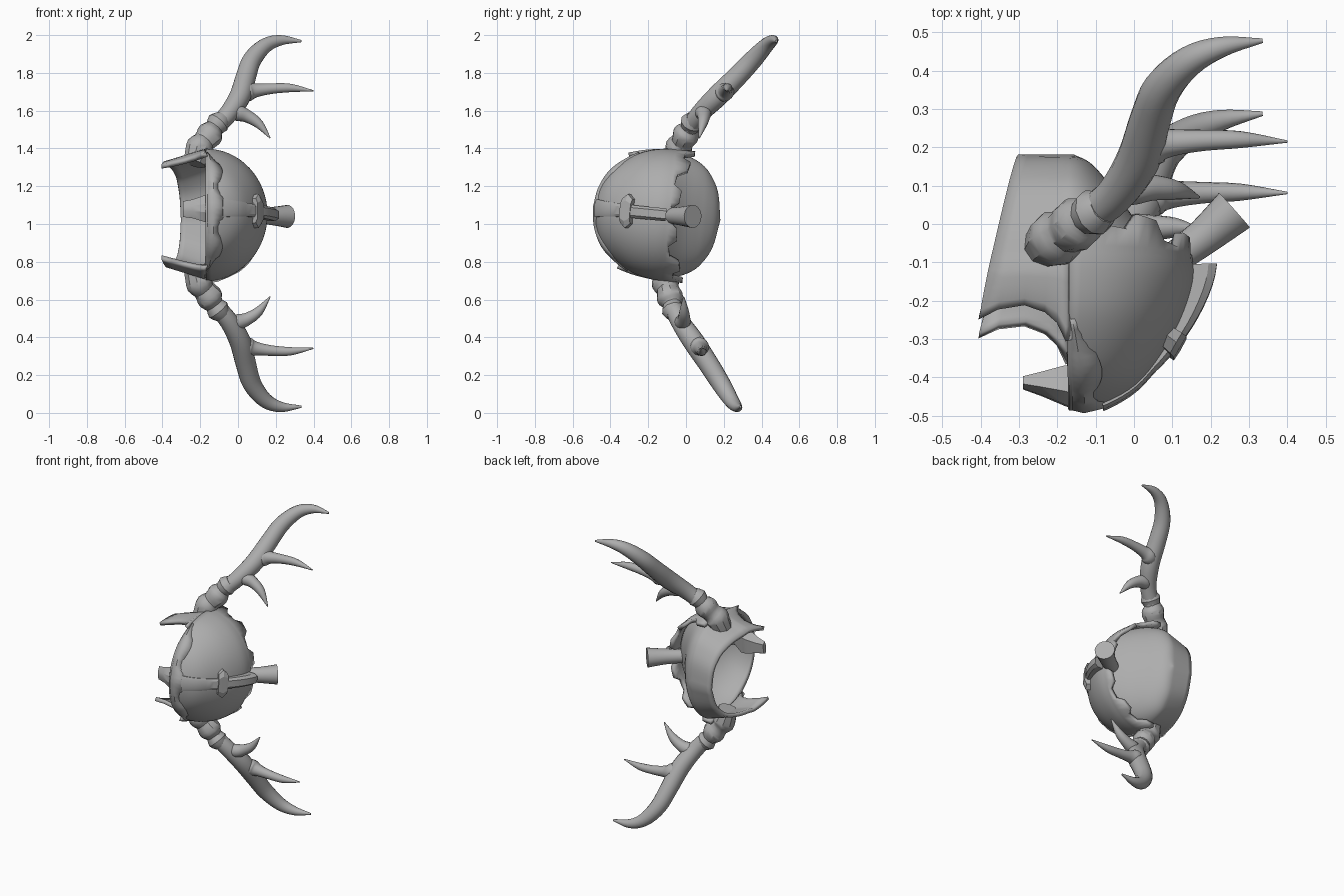
import bpy, bmesh, math
from mathutils import Vector, Matrix

cube = bpy.data.objects.get("Cube")
if cube:
    bpy.data.objects.remove(cube)

# One plain grey for the whole helmet
grey = bpy.data.materials.new("plain_grey")
grey.use_nodes = True
grey.diffuse_color = (0.42, 0.42, 0.42, 1)
grey.node_tree.nodes["Principled BSDF"].inputs["Base Color"].default_value = grey.diffuse_color

# The helmet lies on its side: crown to +x, brow to -y, antlers along local z
LEAN = -0.098
FRAME = Matrix.Translation((0, 0, 1.038)) @ Matrix.Rotation(LEAN, 4, 'X')


def smooth_path(points, steps=4):
    """Catmull-Rom curve through points of any dimension."""
    p = [Vector(q) for q in points]
    p = [2 * p[0] - p[1]] + p + [2 * p[-1] - p[-2]]
    out = []
    for a, b, c, d in zip(p, p[1:], p[2:], p[3:]):
        for k in range(steps):
            t = k / steps
            out.append(0.5 * (2 * b + (c - a) * t + (2 * a - 5 * b + 4 * c - d) * t * t
                              + (3 * b - a - 3 * c + d) * t ** 3))
    return out + [p[-2]]


def grid(bm, rows, closed=False):
    """Skin rows of points; closed rows become a capped tube."""
    vs = [[bm.verts.new(p) for p in row] for row in rows]
    n = len(rows[0])
    for r, s in zip(vs, vs[1:]):
        for i in range(n if closed else n - 1):
            j = (i + 1) % n
            bm.faces.new((r[i], r[j], s[j], s[i]))
    if closed:
        bm.faces.new(vs[0])
        bm.faces.new(vs[-1])


def finish(name, bm, thickness=0, mirror=False, angle=40):
    bmesh.ops.remove_doubles(bm, verts=bm.verts, dist=0.0005)
    bmesh.ops.recalc_face_normals(bm, faces=bm.faces)
    mesh = bpy.data.meshes.new(name)
    bm.to_mesh(mesh)
    bm.free()
    mesh.shade_smooth()
    mesh.set_sharp_from_angle(angle=math.radians(angle))
    mesh.materials.append(grey)
    obj = bpy.data.objects.new(name, mesh)
    bpy.context.collection.objects.link(obj)
    obj.location = (0, 0, 1.038)
    obj.rotation_euler = (LEAN, 0, 0)
    if thickness:
        mod = obj.modifiers.new("thickness", 'SOLIDIFY')
        mod.thickness = thickness
        mod.offset = 0
    if mirror:
        mod = obj.modifiers.new("mirror", 'MIRROR')
        mod.use_axis = (False, False, True)


def shell(name, patches, thickness):
    bm = bmesh.new()
    for rows in patches:
        grid(bm, rows)
    finish(name, bm, thickness)


def tube(bm, points, sides=14, steps=4):
    """Round tube through (x, y, z, radius) points."""
    path = smooth_path(points, steps)
    inv = FRAME.inverted()
    ref = Vector((0, -1, 0.7))
    rows = []
    for i, q in enumerate(path):
        tan = (path[min(i + 1, len(path) - 1)] - path[max(i - 1, 0)]).to_3d().normalized()
        u = (ref - tan * ref.dot(tan)).normalized()
        v = tan.cross(u)
        r = max(q[3], 0.003)
        rows.append([inv @ (q.to_3d() + r * (u * math.cos(a) + v * math.sin(a)))
                     for a in (2 * math.pi * k / sides for k in range(sides))])
    grid(bm, rows, closed=True)


# Dome and back shell: slices of (y, crown height, half width)
BASE = -0.17
front = smooth_path([(-0.476, -0.12, 0), (-0.46, -0.07, 0.1), (-0.415, 0.0, 0.19), (-0.345, 0.057, 0.255),
                     (-0.25, 0.11, 0.31), (-0.15, 0.142, 0.335), (-0.07, 0.14, 0.338)])
back = smooth_path([(-0.12, 0.112, 0.328), (-0.03, 0.02, 0.312), (0.05, -0.042, 0.275),
                    (0.1, -0.078, 0.225), (0.145, -0.118, 0.14), (0.17, -0.16, 0)])
SEG = 32


def half_ring(s):
    return [Vector((BASE + (s[1] - BASE) * math.sin(a), s[0], s[2] * math.cos(a)))
            for a in (math.pi * i / SEG for i in range(SEG + 1))]


dome = [half_ring(s) for s in front]
for i, p in enumerate(dome[-1]):          # broken rear edge, longer at the sides
    p.y += 0.06 * math.cos(math.pi * i / SEG) ** 2 - 0.02 + (0.045 if i % 6 < 3 else 0)
shell("dome_plate", [dome], 0.025)

# Back shell running on into the neck guard and the cheek points
side = [(s[0], s[2]) for s in front if -0.275 < s[0] < -0.13] + [(s[0], s[2]) for s in back]
rows = []
for f, dy in ((0, -0.06), (0.1, -0.01), (0.25, 0.02), (0.5, 0.04), (0.8, 0.03), (1, 0.005)):
    half = []
    for k, (y, w) in enumerate(side):
        y2 = y + dy * max(0, 1 - k / 5)
        bottom = -0.342 + 0.2326 * y2
        half.append(Vector((BASE + f * (bottom - BASE), y2, w * (1 - 0.19 * f))))
    rows.append(half + [Vector((p.x, p.y, -p.z)) for p in reversed(half[:-1])])
shell("back_and_cheek_guard", [[half_ring(s) for s in back], rows], 0.025)

# Wavy brow band along the front rim, thinning out to the sides
rim = [(s[0], s[2]) for s in front if s[0] < -0.27]
rim = [(y, w) for y, w in reversed(rim)] + [(y, -w) for y, w in rim[1:]]
rows = []
for rise, wave, k in ((0, 0, 1.0), (0.04, 0, 1.03), (0.085, 0.02, 0.98)):
    rows.append([Vector((BASE + (rise + wave * math.cos(28 * w)) * (1 - 0.8 * (w / 0.3) ** 4),
                         -0.15 + (y + 0.15) * k, w * k)) for y, w in rim])
shell("brow_band", [rows], 0.02)

# Nose guard: tapered sections of (x, y, half width, depth)
bm = bmesh.new()
rows = []
for x, y, w, d in ((-0.06, -0.47, 0.05, 0.05), (-0.14, -0.488, 0.075, 0.11),
                   (-0.18, -0.475, 0.07, 0.1), (-0.24, -0.45, 0.05, 0.06), (-0.29, -0.432, 0.042, 0.03)):
    rows.append([Vector((x, y + 0.3 * d, -w)), Vector((x, y, -w * 0.3)), Vector((x, y, w * 0.3)),
                 Vector((x, y + 0.3 * d, w)), Vector((x, y + d, w * 0.7)), Vector((x, y + d, -w * 0.7))])
grid(bm, rows, closed=True)
finish("nose_guard", bm, angle=25)


# Crest strip over the crown, with a cross knob
def strip(name, slices, width, height):
    bm = bmesh.new()
    rows = []
    for i, s in enumerate(slices):
        t = i / (len(slices) - 1)
        p = Vector((s[1], s[0], 0))
        out = (p - Vector((-0.15, -0.12, 0))).normalized()
        w, h = width(t), height(t)
        rows.append([p + out * d + Vector((0, 0, z))
                     for d, z in ((-0.03, -w), (h * 0.7, -w), (h, -w * 0.6),
                                  (h, w * 0.6), (h * 0.7, w), (-0.03, w))])
    grid(bm, rows, closed=True)
    finish(name, bm, angle=25)


strip("crest", [s for s in front if -0.468 < s[0] < -0.09],
      lambda t: 0.048 - 0.014 * min(1, 2 * t), lambda t: 0.022 + 0.085 * max(0, t - 0.4))
strip("crest_knob", [s for s in front if -0.33 < s[0] < -0.25],
      lambda t: 0.065 + 0.025 * math.sin(math.pi * t), lambda t: 0.045)

# Plume socket
bm = bmesh.new()
tube(bm, [(0.09, -0.1, 1.045, 0.042), (0.18, -0.035, 1.042, 0.048), (0.262, 0.036, 1.04, 0.061)], 20, 2)
finish("plume_socket", bm)

# Antlers: knotted base, main beam, two tines; mirrored to the other side
bm = bmesh.new()
tube(bm, [(-0.23, -0.06, 1.32, 0.06), (-0.215, -0.045, 1.37, 0.068), (-0.2, -0.035, 1.41, 0.074),
          (-0.18, -0.02, 1.435, 0.06), (-0.155, -0.005, 1.465, 0.07), (-0.14, 0.01, 1.49, 0.066),
          (-0.125, 0.02, 1.51, 0.05), (-0.105, 0.03, 1.535, 0.062), (-0.08, 0.045, 1.56, 0.045)], 10, 2)
finish("antler_base", bm, mirror=True, angle=35)

bm = bmesh.new()
tube(bm, [(-0.12, 0.02, 1.51, 0.047), (-0.05, 0.075, 1.585, 0.05), (0.01, 0.165, 1.675, 0.057),
          (0.042, 0.27, 1.78, 0.054), (0.075, 0.355, 1.87, 0.05), (0.145, 0.425, 1.945, 0.04),
          (0.23, 0.462, 1.973, 0.027), (0.335, 0.478, 1.968, 0.006)], 16)
tube(bm, [(0.01, 0.17, 1.68, 0.04), (0.055, 0.205, 1.7, 0.05), (0.1, 0.212, 1.708, 0.036),
          (0.18, 0.218, 1.717, 0.028), (0.28, 0.22, 1.72, 0.022), (0.4, 0.215, 1.705, 0.003)])
tube(bm, [(-0.045, 0.08, 1.59, 0.036), (0, 0.092, 1.587, 0.042), (0.05, 0.095, 1.57, 0.034),
          (0.11, 0.088, 1.53, 0.025), (0.17, 0.07, 1.455, 0.003)])
finish("antlers", bm, mirror=True, angle=50)
